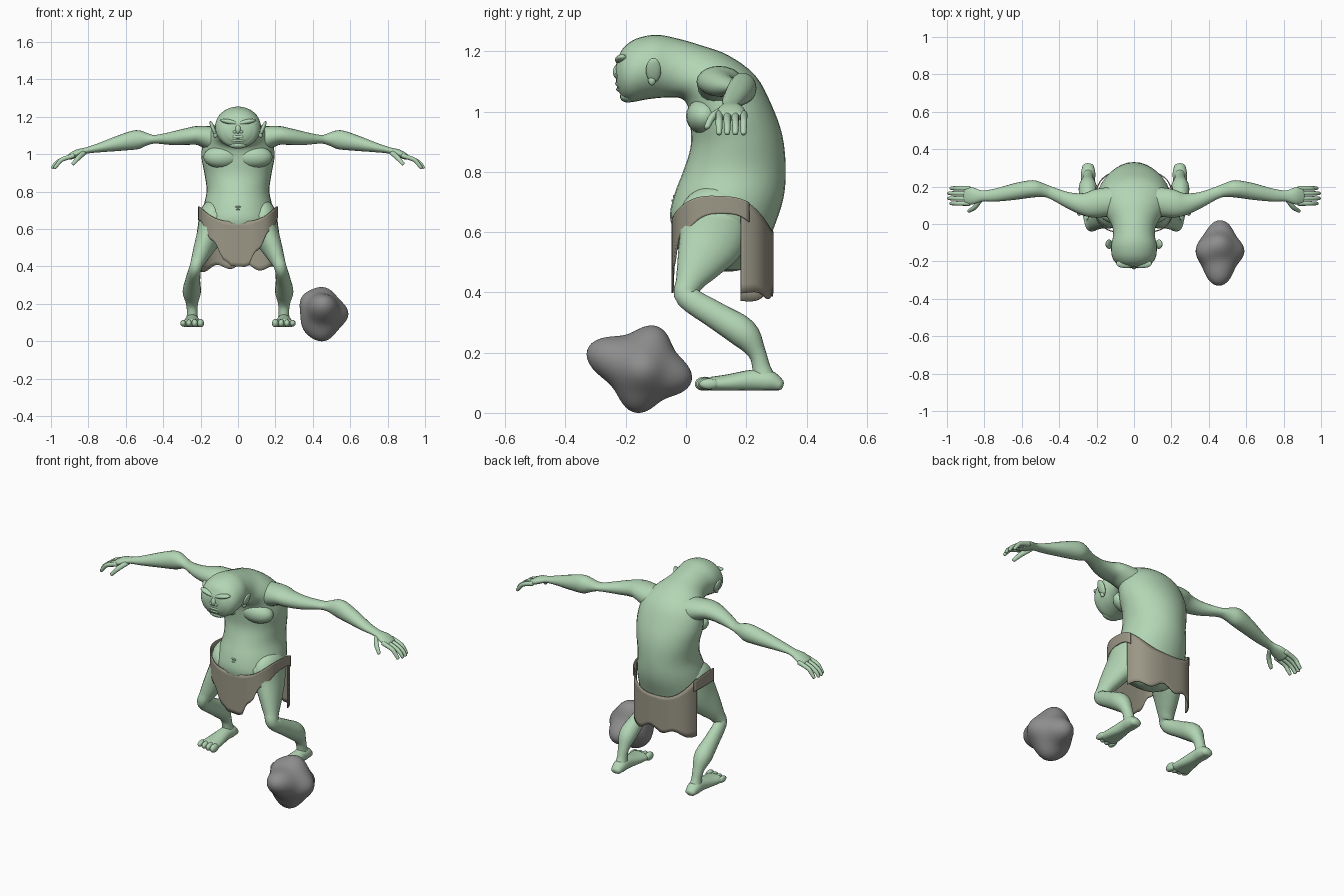
import bpy
import bmesh
from math import sin, cos, pi, radians, exp
from mathutils import Vector, Matrix

cube = bpy.data.objects.get("Cube")
if cube:
    bpy.data.objects.remove(cube, do_unlink=True)


def material(name, colour):
    mat = bpy.data.materials.new(name)
    mat.use_nodes = True
    mat.diffuse_color = colour
    mat.node_tree.nodes["Principled BSDF"].inputs["Base Color"].default_value = colour
    return mat


SKIN = material("pale green skin", (.45, .67, .46, 1))
CLOTH = material("drab cloth", (.33, .31, .24, 1))
STONE = material("grey stone", (.27, .27, .27, 1))
X, Y = Vector((1, 0, 0)), Vector((0, 1, 0))


def finish(name, bm, mat, mirror=False, floor=None):
    """Turn a bmesh into a smooth object, optionally mirrored and flat-soled."""
    if floor is not None:
        for v in bm.verts:
            v.co.z = max(v.co.z, floor)
    bmesh.ops.recalc_face_normals(bm, faces=bm.faces)
    mesh = bpy.data.meshes.new(name)
    bm.to_mesh(mesh)
    bm.free()
    mesh.materials.append(mat)
    mesh.shade_smooth()
    obj = bpy.data.objects.new(name, mesh)
    bpy.context.collection.objects.link(obj)
    if mirror:
        obj.modifiers.new("Mirror", "MIRROR").use_mirror_merge = False
    return obj


def spline(rows, steps=4):
    """Smooth a list of number tuples, passing through every one."""
    rows = [Vector(r) for r in rows]
    out = []
    for i in range(len(rows) - 1):
        p, q = rows[i], rows[i + 1]
        before, after = rows[max(i - 1, 0)], rows[min(i + 2, len(rows) - 1)]
        for k in range(steps):
            t = k / steps
            m, n = (q - before) / 2, (after - p) / 2
            out.append(p + m * t + (3 * (q - p) - 2 * m - n) * t**2
                       + (2 * (p - q) + m + n) * t**3)
    return out + [rows[-1]]


def loft(name, rings, sides=20, dome=.6, **options):
    """Skin rings of (centre, side vector, depth vector) and round both ends."""
    def cap(end, inner):
        c, a, b = end
        out = (c - inner[0]).normalized() * min(a.length, b.length) * dome
        return [(c + out * sin(t), a * cos(t), b * cos(t))
                for t in (radians(d) for d in (30, 60, 80))]
    rings = cap(rings[0], rings[1])[::-1] + rings + cap(rings[-1], rings[-2])
    bm = bmesh.new()
    loops = [[bm.verts.new(c + a * cos(t) + b * sin(t))
              for t in (2 * pi * k / sides for k in range(sides))] for c, a, b in rings]
    for low, high in zip(loops, loops[1:]):
        for k in range(sides):
            j = (k + 1) % sides
            bm.faces.new((low[k], low[j], high[j], high[k]))
    bm.faces.new(loops[0])
    bm.faces.new(loops[-1])
    return finish(name, bm, SKIN, **options)


def limb(name, rows, side, **options):
    """Loft along (x, y, z, side radius, depth radius) rows."""
    rows = spline(rows)
    centres = [Vector(r[:3]) for r in rows]
    rings = []
    for i, (c, r) in enumerate(zip(centres, rows)):
        along = centres[min(i + 1, len(rows) - 1)] - centres[max(i - 1, 0)]
        rings.append((c, side * r[3], along.cross(side).normalized() * r[4]))
    return loft(name, rings, mirror=True, **options)


def blob(name, centre, size, turn=0, axis="X", mirror=False, floor=None):
    bm = bmesh.new()
    shape = (Matrix.Translation(centre) @ Matrix.Rotation(radians(turn), 4, axis)
             @ Matrix.Diagonal((*size, 1)))
    bmesh.ops.create_uvsphere(bm, u_segments=20, v_segments=12, radius=1, matrix=shape)
    return finish(name, bm, SKIN, mirror, floor)


# Hunched torso running up the spine, through the neck, into the head:
# front y, front z, back y, back z, half width
spine = [(.08, .48, .19, .48, .07), (-.01, .55, .26, .54, .17),
         (-.052, .64, .29, .61, .195), (-.04, .72, .323, .71, .185),
         (-.01, .8, .331, .81, .168), (.015, .88, .32, .92, .18),
         (.015, .95, .285, 1.02, .195), (.005, 1.02, .23, 1.12, .185),
         (-.02, 1.045, .14, 1.187, .15), (-.06, 1.047, .05, 1.22, .118),
         (-.095, 1.045, -.03, 1.243, .112), (-.135, 1.04, -.1, 1.255, .122),
         (-.18, 1.032, -.165, 1.242, .118), (-.205, 1.04, -.205, 1.215, .1),
         (-.219, 1.06, -.223, 1.185, .075)]
rings = []
for fy, fz, by, bz, w in spline(spine):
    front, back = Vector((0, fy, fz)), Vector((0, by, bz))
    rings.append(((front + back) / 2, X * w, (back - front) / 2))
loft("body_and_head", rings, sides=32, dome=.2)
blob("chest_muscle", (.085, .06, .985), (.1, .06, .06), mirror=True)
blob("hip", (.135, .1, .655), (.074, .12, .1), mirror=True)
blob("navel_fold", (0, -.038, .718), (.016, .006, .005))
blob("navel_fold_lower", (0, -.043, .705), (.012, .006, .004))

# Face
blob("brow", (.042, -.212, 1.172), (.055, .024, .014), turn=-12, axis="Y", mirror=True)
blob("eye", (.042, -.214, 1.146), (.018, .012, .009), mirror=True)
blob("cheek", (.055, -.2, 1.115), (.035, .025, .022), mirror=True)
blob("nose", (0, -.222, 1.135), (.017, .02, .028), turn=-12)
blob("nostril", (.017, -.222, 1.12), (.013, .015, .011), mirror=True)
blob("upper_lip", (0, -.214, 1.093), (.05, .021, .012))
blob("lower_lip", (0, -.212, 1.074), (.046, .02, .01))
blob("chin", (0, -.193, 1.05), (.05, .026, .02))
blob("ear", (.133, -.108, 1.137), (.011, .025, .044), turn=22, axis="Y", mirror=True)
blob("ear_lobe", (.121, -.113, 1.105), (.012, .013, .018), mirror=True)

# Arms and hands
limb("arm", [(.12, .12, 1.08, .08, .07), (.21, .11, 1.1, .075, .052),
             (.27, .105, 1.095, .06, .045), (.35, .125, 1.085, .045, .036),
             (.44, .165, 1.08, .035, .023), (.48, .18, 1.08, .036, .031),
             (.54, .188, 1.078, .046, .051), (.63, .175, 1.06, .045, .042),
             (.74, .155, 1.035, .035, .025), (.81, .15, 1.02, .029, .017),
             (.86, .15, 1.005, .045, .02), (.9, .15, .985, .046, .016)], Y)
for i in range(4):
    y = .11 + .027 * i
    reach = -.012 if i in (0, 3) else 0
    limb("finger", [(.88, y, .992, .013, .013), (.94, y, .972, .012, .012),
                    (.974 + reach, y, .95, .011, .011), (.991 + reach, y, .928, .009, .009)],
         Y, sides=10)
limb("thumb", [(.82, .13, 1.01, .018, .014), (.85, .09, .985, .014, .014),
               (.882, .07, .948, .01, .01)], Y, sides=10)

# Legs and feet
limb("leg", [(.12, .1, .66, .09, .12), (.14, .085, .58, .08, .115),
             (.178, .045, .5, .06, .08), (.21, .01, .43, .042, .046),
             (.23, .005, .385, .034, .04), (.242, .1, .323, .04, .045),
             (.247, .19, .265, .049, .05), (.246, .235, .2, .032, .03),
             (.245, .25, .15, .028, .03), (.245, .26, .11, .034, .04)], X)
limb("foot", [(.245, .31, .092, .03, .022), (.245, .275, .105, .038, .036),
              (.245, .22, .107, .038, .036), (.246, .14, .098, .05, .03),
              (.247, .085, .095, .058, .025)], X, floor=.075)
for i in range(4):
    blob("toe", (.2 + .031 * i, .062 + .005 * i, .096), (.018 - .001 * i, .033, .024 - .002 * i),
         mirror=True, floor=.075)


# Loincloth: panels wrapped around the hips
def bend(value):
    return abs(value)**.7 * (1 if value > 0 else -1)


def panel(name, start, stop, hem, columns=48, rows=10):
    bm = bmesh.new()
    grid = []
    for i in range(columns + 1):
        t = radians(start + (stop - start) * i / columns)
        x, y = .215 * bend(sin(t)), .12 - .182 * bend(cos(t))
        top = .67 + .02 * cos(t) - .05 * cos(2 * t)
        drop = top - hem(x, top)
        grid.append([bm.verts.new((x * (1 - .12 * drop), y + .06 * drop * cos(t),
                                   top - drop * j / rows)) for j in range(rows + 1)])
    for a, b in zip(grid, grid[1:]):
        for j in range(rows):
            bm.faces.new((a[j], a[j + 1], b[j + 1], b[j]))
    obj = finish(name, bm, CLOTH)
    obj.modifiers.new("Thickness", "SOLIDIFY").thickness = .006


def front_hem(x, top):
    slope = .4 + 1.55 * max(abs(x) - .05, 0) + .012 * sin(x * 90)
    return min(slope, top - .03)


def back_hem(x, top):
    return .405 + .015 * sin(x * 40) - .02 * abs(x) / .2


panel("front_loincloth", -112, 112, front_hem)
panel("back_loincloth", 104, 256, back_hem)

# Boulder: a ball pulled out towards a few blunt peaks, fitted to its extents
peaks = [((0, -.18, .065), .085), ((0, .05, .14), .04), ((.01, .17, -.045), .06),
         ((0, -.02, -.14), .04), ((-.1, 0, .1), .03), ((-.09, 0, -.1), .02), ((.1, 0, 0), .02)]
peaks = [(Vector(p).normalized(), height) for p, height in peaks]
bm = bmesh.new()
bmesh.ops.create_icosphere(bm, subdivisions=5, radius=1)
for v in bm.verts:
    d = v.co.normalized()
    v.co = d * (.11 + sum(h * exp(-7 * (1 - d.dot(p))) for p, h in peaks))
for axis, (low, high) in enumerate([(.33, .59), (-.33, .02), (0, .29)]):
    values = [v.co[axis] for v in bm.verts]
    least, span = min(values), max(values) - min(values)
    for v in bm.verts:
        v.co[axis] = low + (v.co[axis] - least) / span * (high - low)
finish("boulder", bm, STONE)
